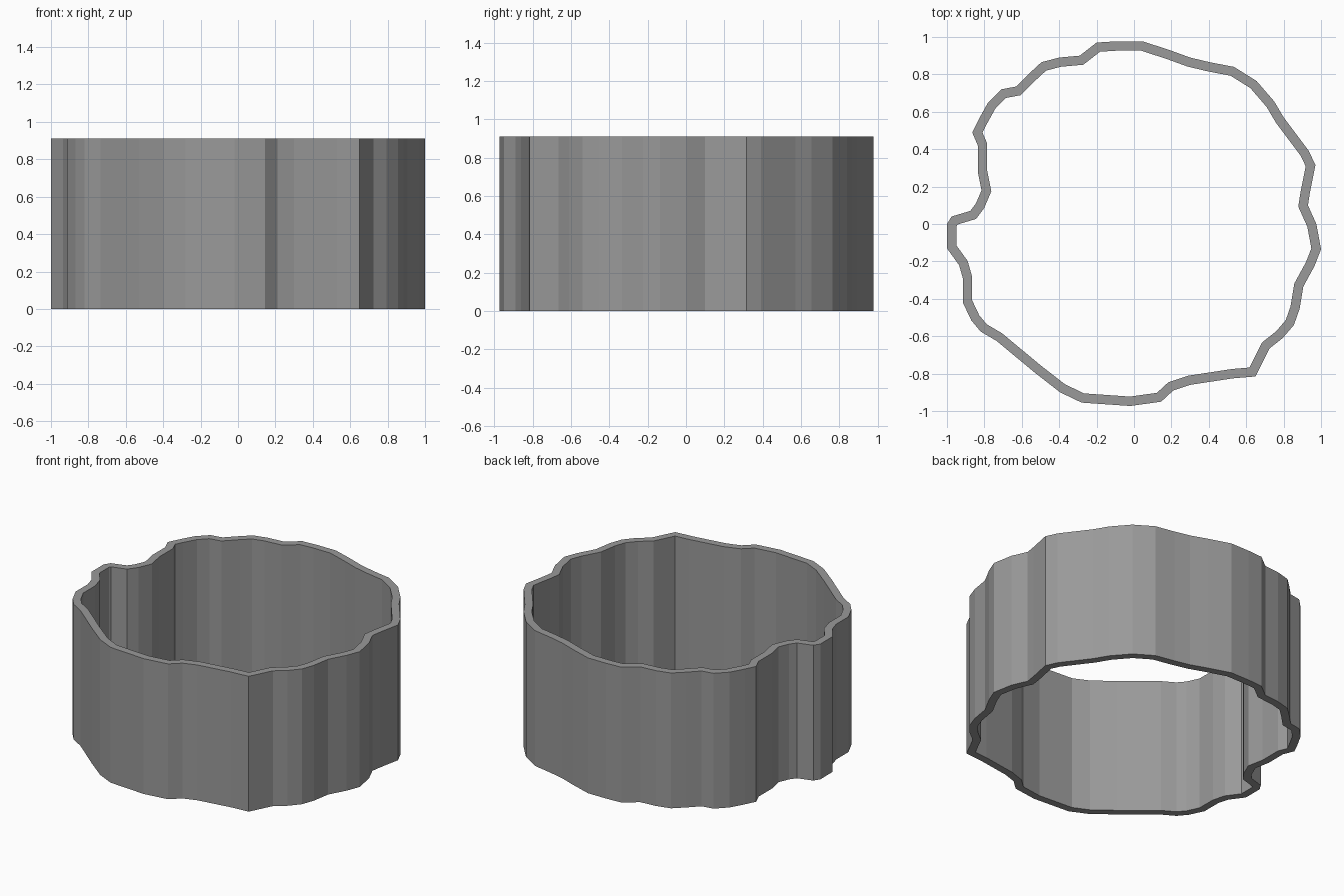
import bpy, bmesh
from mathutils import Vector

if "Cube" in bpy.data.objects:
    bpy.data.objects.remove(bpy.data.objects["Cube"])

HEIGHT = 0.91
WALL = 0.05

# Outer wall outline, counter-clockwise seen from above
OUTLINE = [
    (.97, .315), (.935, .39), (.80, .57), (.75, .655), (.655, .765), (.535, .84),
    (.405, .865), (.30, .89), (.19, .93), (.045, .977), (-.09, .977), (-.20, .97),
    (-.29, .90), (-.40, .89), (-.495, .865), (-.56, .805), (-.63, .735), (-.71, .72),
    (-.78, .65), (-.83, .56), (-.865, .49), (-.835, .42), (-.835, .28), (-.815, .18),
    (-.845, .11), (-.875, .07), (-.975, .04), (-1, 0), (-1, -.13), (-.935, -.22),
    (-.915, -.29), (-.915, -.42), (-.87, -.515), (-.82, -.575), (-.735, -.625),
    (-.53, -.795), (-.395, -.9), (-.28, -.955), (-.02, -.973), (.145, -.95),
    (.21, -.89), (.30, -.86), (.53, -.825), (.65, -.815), (.725, -.665),
    (.795, -.61), (.855, -.54), (.885, -.455), (.905, -.335), (.965, -.225),
    (1, -.135), (.975, 0), (.93, .10), (.94, .165),
]


def inset(points, d):
    """Mitred inward offset of a counter-clockwise loop."""
    result = []
    for i, p in enumerate(points):
        a = (p - points[i - 1]).normalized()
        b = (points[(i + 1) % len(points)] - p).normalized()
        na, nb = Vector((-a.y, a.x)), Vector((-b.y, b.x))
        result.append(p + (na + nb) * d / (1 + na.dot(nb)))
    return result


# Open ring wall: outer, inner, top rim and bottom rim faces
outer = [Vector(p) for p in OUTLINE]
inner = inset(outer, WALL)
bm = bmesh.new()
# Section corners in order around the wall thickness
corners = [(outer, 0), (outer, HEIGHT), (inner, HEIGHT), (inner, 0)]
loops = [[bm.verts.new((p.x, p.y, z)) for p in pts] for pts, z in corners]
n = len(outer)
for k in range(4):
    lo, hi = loops[k], loops[(k + 1) % 4]
    for i in range(n):
        j = (i + 1) % n
        bm.faces.new((lo[i], lo[j], hi[j], hi[i]))
bmesh.ops.recalc_face_normals(bm, faces=bm.faces)

mesh = bpy.data.meshes.new("ring_wall")
bm.to_mesh(mesh)
bm.free()

# Dark grey finish
dark = bpy.data.materials.new("dark_grey")
dark.diffuse_color = (0.32, 0.32, 0.32, 1)
dark.use_nodes = True
dark.node_tree.nodes["Principled BSDF"].inputs["Base Color"].default_value = dark.diffuse_color
mesh.materials.append(dark)
bpy.context.collection.objects.link(bpy.data.objects.new("ring_wall", mesh))
